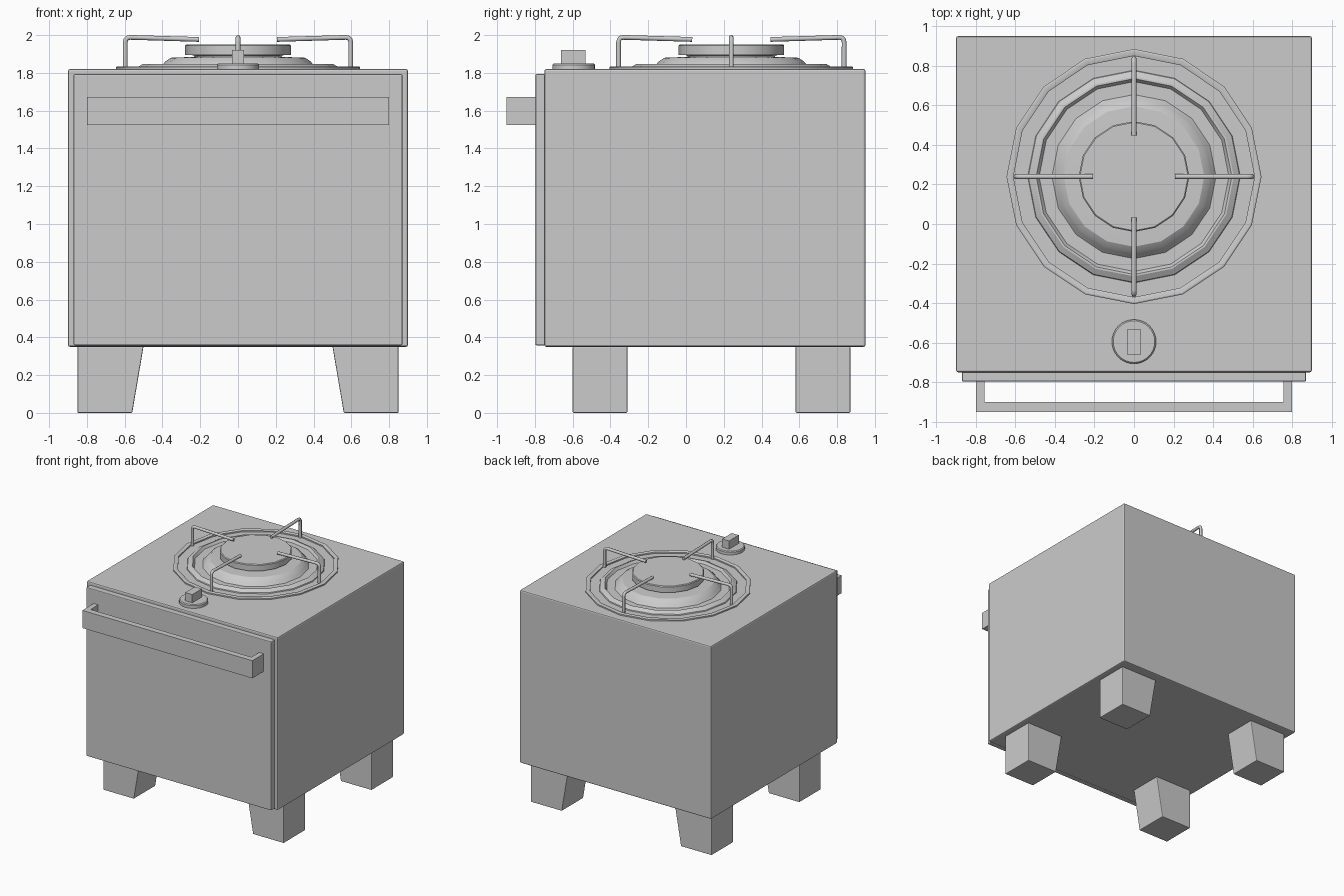
import bpy, bmesh, math
from mathutils import Vector

if "Cube" in bpy.data.objects:
    bpy.data.objects.remove(bpy.data.objects["Cube"])

CY = 0.24      # burner centre in y
TOP = 1.82     # cooktop height


def finish(name, bm, smooth=False, bevel=0):
    bmesh.ops.recalc_face_normals(bm, faces=bm.faces)
    me = bpy.data.meshes.new(name)
    bm.to_mesh(me)
    bm.free()
    ob = bpy.data.objects.new(name, me)
    bpy.context.collection.objects.link(ob)
    if bevel:
        m = ob.modifiers.new("bevel", 'BEVEL')
        m.width = bevel
        m.segments = 2
    if smooth:
        bpy.ops.object.select_all(action='DESELECT')
        ob.select_set(True)
        bpy.context.view_layer.objects.active = ob
        bpy.ops.object.shade_smooth_by_angle(angle=math.radians(30))
    return ob


def prism(name, pts, offset, bevel=0):
    """Extrude a planar outline along an offset vector."""
    bm = bmesh.new()
    f = bm.faces.new([bm.verts.new(p) for p in pts])
    ext = bmesh.ops.extrude_face_region(bm, geom=[f])
    vs = [v for v in ext['geom'] if isinstance(v, bmesh.types.BMVert)]
    bmesh.ops.translate(bm, verts=vs, vec=Vector(offset))
    return finish(name, bm, bevel=bevel)


def box(name, x0, x1, y0, y1, z0, z1, bevel=0):
    return prism(name, [(x0, y0, z0), (x1, y0, z0), (x1, y1, z0), (x0, y1, z0)],
                 (0, 0, z1 - z0), bevel)


def lathe(name, profile, cx, cy, n, closed=False):
    """Spin (radius, z) points around a vertical axis; r = 0 closes an end."""
    bm = bmesh.new()
    rings = []
    for r, z in profile:
        if r == 0:
            rings.append([bm.verts.new((cx, cy, z))] * n)
        else:
            rings.append([bm.verts.new((cx + r * math.cos(2 * math.pi * i / n),
                                        cy + r * math.sin(2 * math.pi * i / n), z))
                          for i in range(n)])
    pairs = list(zip(rings, rings[1:]))
    if closed:
        pairs.append((rings[-1], rings[0]))
    for a, b in pairs:
        for i in range(n):
            j = (i + 1) % n
            bm.faces.new(list(dict.fromkeys((a[i], a[j], b[j], b[i]))))
    return finish(name, bm, smooth=True)


# Oven body and door
box("oven_body", -0.9, 0.9, -0.75, 0.95, 0.35, TOP, 0.01)
box("oven_door", -0.87, 0.87, -0.797, -0.745, 0.358, 1.793, 0.006)

# U-shaped door handle
u = [(-0.8, -0.79), (-0.8, -0.95), (0.8, -0.95), (0.8, -0.79),
     (0.757, -0.79), (0.757, -0.9), (-0.757, -0.9), (-0.757, -0.79)]
prism("door_handle", [(x, y, 1.523) for x, y in u], (0, 0, 0.15))

# Feet, tapered on the inner side
for s, side in ((-1, "left"), (1, "right")):
    for y0, place in ((-0.6, "front"), (0.58, "back")):
        prism(f"{place}_{side}_foot",
              [(s * x, y0, z) for x, z in
               ((0.56, 0), (0.85, 0), (0.85, 0.352), (0.5, 0.352))],
              (0, 0.29, 0), 0.006)

# Control knob
lathe("knob_base", [(0, TOP - 0.005), (0.112, TOP - 0.005), (0.112, 1.843),
                    (0.105, 1.85), (0, 1.85)], 0, -0.595, 32)
box("knob_grip", -0.033, 0.033, -0.662, -0.532, 1.84, 1.92)

# Burner: outer ring, raised drip pan and cap
lathe("burner_ring", [(0.645, TOP - 0.005), (0.645, 1.831), (0.638, 1.835),
                      (0.618, 1.835), (0.61, 1.831), (0.61, TOP - 0.005)],
      0, CY, 16, closed=True)
lathe("drip_pan", [(0.54, TOP - 0.005), (0.535, 1.828), (0.505, 1.846),
                   (0.495, 1.846), (0.48, 1.826), (0.415, 1.826),
                   (0.395, 1.848), (0.385, 1.86), (0.355, 1.88),
                   (0.23, 1.885), (0, 1.885)], 0, CY, 16)
lathe("burner_cap", [(0, 1.875), (0.225, 1.875), (0.235, 1.893), (0.28, 1.896),
                     (0.28, 1.944), (0.274, 1.95), (0, 1.95)], 0, CY, 16)

# Four bent pan supports
path = [(0.597, 1.825), (0.597, 1.962), (0.594, 1.976),
        (0.586, 1.985), (0.572, 1.988), (0.207, 1.977)]
for k, place in enumerate(("right", "back", "left", "front")):
    a = math.pi / 2 * k
    cu = bpy.data.curves.new("support_path", 'CURVE')
    cu.dimensions = '3D'
    cu.bevel_depth = 0.0125
    cu.bevel_resolution = 2
    cu.use_fill_caps = True
    sp = cu.splines.new('POLY')
    sp.points.add(len(path) - 1)
    for p, (r, z) in zip(sp.points, path):
        p.co = (r * math.cos(a), CY + r * math.sin(a), z, 1)
    ob = bpy.data.objects.new(f"{place}_pan_support", cu)
    bpy.context.collection.objects.link(ob)
